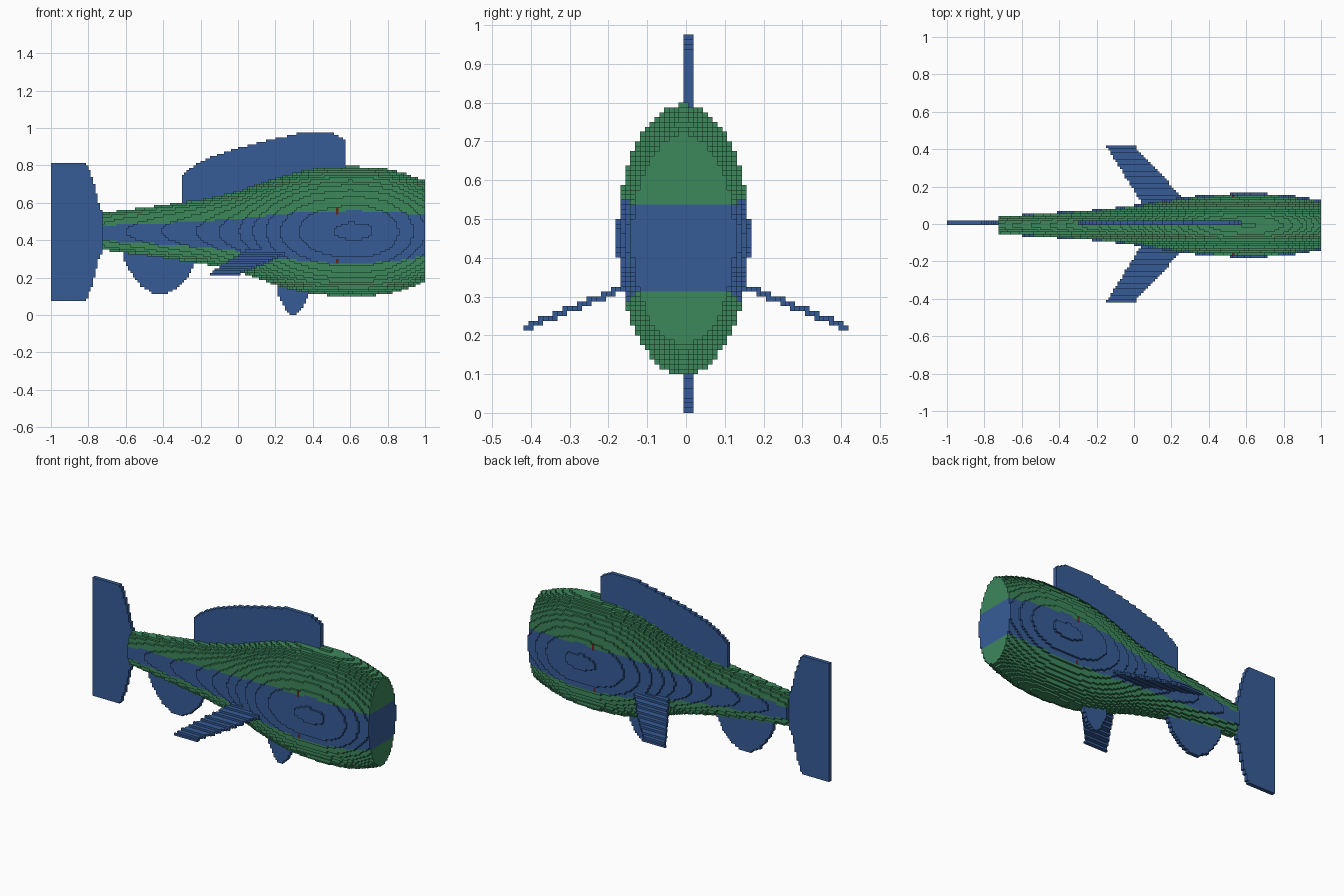
import bpy
import math

cube = bpy.data.objects.get("Cube")
if cube:
    bpy.data.objects.remove(cube, do_unlink=True)

H = 0.0125  # edge length of one block


def material(name, rgb):
    mat = bpy.data.materials.new(name)
    mat.use_nodes = True
    mat.diffuse_color = (*rgb, 1)
    mat.node_tree.nodes["Principled BSDF"].inputs["Base Color"].default_value = (*rgb, 1)
    return mat


GREEN = material("scale green", (0.046, 0.245, 0.105))
BLUE = material("fin blue", (0.037, 0.107, 0.31))
RED = material("dark red", (0.12, 0.02, 0.015))


def centre(c):
    """Centre of the block with lattice index c."""
    return (c[0] + 0.5) * H - 1, c[1] * H, (c[2] + 0.5) * H


def block_part(name, inside, low, high, mats, pick=lambda x, y, z: 0):
    """Fill a shape with small blocks and keep only the outer faces."""
    a = (math.floor((low[0] + 1) / H), math.floor(low[1] / H), math.floor(low[2] / H))
    b = (math.ceil((high[0] + 1) / H), math.ceil(high[1] / H), math.ceil(high[2] / H))
    cells = {(i, j, k)
             for i in range(a[0], b[0] + 1)
             for j in range(a[1], b[1] + 1)
             for k in range(a[2], b[2] + 1) if inside(*centre((i, j, k)))}
    corners, faces, slots = {}, [], []
    for c in sorted(cells):
        slot = pick(*centre(c))
        for axis in range(3):
            for side in (0, 1):
                n = list(c)
                n[axis] += 2 * side - 1
                if tuple(n) in cells:
                    continue
                u, v = (axis + 1) % 3, (axis + 2) % 3
                ring = [(0, 0), (1, 0), (1, 1), (0, 1)]
                face = []
                for du, dv in (ring if side else ring[::-1]):
                    p = list(c)
                    p[axis] += side
                    p[u] += du
                    p[v] += dv
                    face.append(corners.setdefault(tuple(p), len(corners)))
                faces.append(face)
                slots.append(slot)
    verts = [(i * H - 1, (j - 0.5) * H, k * H) for i, j, k in corners]
    mesh = bpy.data.meshes.new(name)
    mesh.from_pydata(verts, [], faces)
    for mat in mats:
        mesh.materials.append(mat)
    mesh.polygons.foreach_set("material_index", slots)
    mesh.update()
    obj = bpy.data.objects.new(name, mesh)
    bpy.context.collection.objects.link(obj)
    return obj


# Body: tall elliptical sections, given as (x, half height)
STATIONS = [(-0.725, 0.10), (-0.5, 0.128), (-0.2, 0.17), (0, 0.215), (0.1, 0.25),
            (0.2, 0.286), (0.3, 0.314), (0.4, 0.334), (0.5, 0.344), (0.6, 0.348),
            (0.7, 0.346), (0.8, 0.334), (0.9, 0.308), (1.0, 0.27)]
MID = 0.447


def half_height(x):
    for (x0, r0), (x1, r1) in zip(STATIONS, STATIONS[1:]):
        if x0 <= x <= x1:
            return r0 + (r1 - r0) * (x - x0) / (x1 - x0)
    return 0


def in_body(x, y, z):
    r = half_height(x)
    return r > 0 and ((z - MID) / r) ** 2 + ((y + H / 2) / (0.49 * r)) ** 2 < 1


def body_colour(x, y, z):
    # small red marks at the edges of the side band
    if 0.525 < x < 0.5375 and (0.54 < z < 0.57 or 0.277 < z < 0.3):
        return 2
    # blue band along the flanks
    return 1 if -0.485 < (z - MID) / half_height(x) < 0.315 else 0


block_part("body", in_body, (-0.75, -0.2, 0.05), (1 - H, 0.2, 0.85),
           [GREEN, BLUE, RED], body_colour)


def in_outline(px, py, outline):
    hit = False
    for (x0, y0), (x1, y1) in zip(outline, outline[1:] + outline[:1]):
        if (y0 > py) != (y1 > py) and px < x0 + (py - y0) * (x1 - x0) / (y1 - y0):
            hit = not hit
    return hit


# Upright fins: side outlines (x, z), two blocks thick
FINS = {
    "tail_fin": [(-1, 0.08), (-1, 0.815), (-0.81, 0.815), (-0.775, 0.72), (-0.74, 0.58),
                 (-0.715, 0.53), (-0.715, 0.36), (-0.74, 0.31), (-0.775, 0.17), (-0.81, 0.08)],
    "dorsal_fin": [(-0.305, 0.5), (-0.305, 0.73), (-0.27, 0.775), (-0.2, 0.822), (-0.1, 0.862),
                   (0, 0.893), (0.2, 0.943), (0.33, 0.972), (0.5, 0.977), (0.55, 0.95),
                   (0.577, 0.93), (0.577, 0.7)],
    "anal_fin": [(-0.62, 0.4), (-0.61, 0.30), (-0.575, 0.23), (-0.52, 0.155), (-0.45, 0.113),
                 (-0.39, 0.11), (-0.32, 0.15), (-0.26, 0.215), (-0.22, 0.3), (-0.2, 0.4)],
    "pelvic_fin": [(0.205, 0.25), (0.21, 0.14), (0.225, 0.08), (0.255, 0.03), (0.28, 0.002),
                   (0.315, 0.002), (0.345, 0.04), (0.37, 0.09), (0.385, 0.2)],
}
for name, outline in FINS.items():
    xs, zs = zip(*outline)
    block_part(name,
               lambda x, y, z: -0.3 * H < y < 1.3 * H and in_outline(x, z, outline)
               and not in_body(x, y, z),
               (min(xs), 0, min(zs)), (max(xs), H, max(zs)), [BLUE])

# Side fins: swept back and sloping down
SWEPT = [(0.30, 0.09), (0.27, 0.13), (0.0, 0.42), (-0.15, 0.42), (0.03, 0.13), (0.06, 0.09)]
for name, side in (("right_side_fin", -1), ("left_side_fin", 1)):
    block_part(name,
               lambda x, y, z: in_outline(x, side * y, SWEPT)
               and abs(z - (0.322 - 0.4 * (side * y - 0.16))) < 0.0088
               and not in_body(x, y, z),
               (-0.2, -0.45, 0.15), (0.35, 0.45, 0.4), [BLUE])
